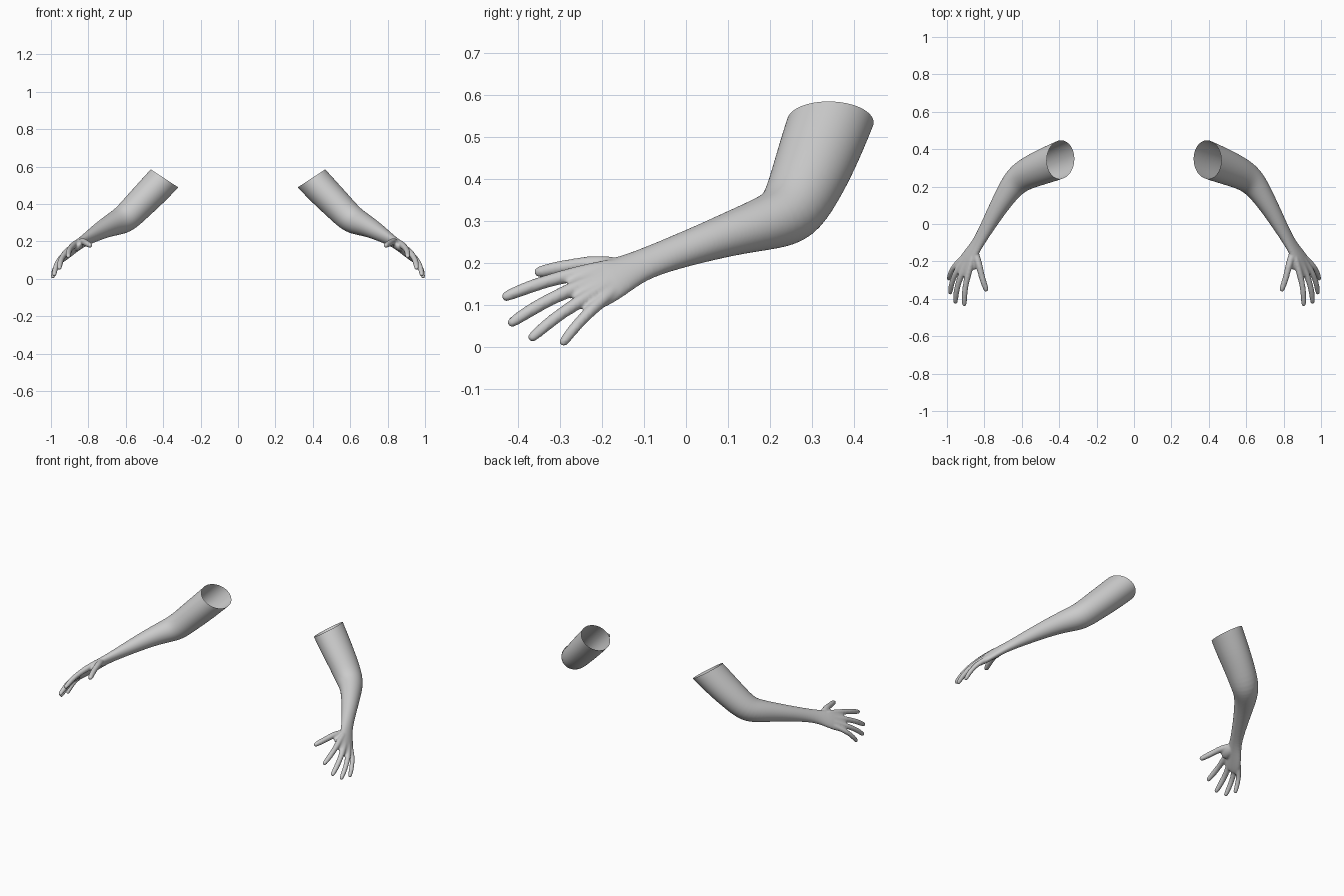
import bpy
import bmesh
import math
from mathutils import Vector

cube = bpy.data.objects.get("Cube")
if cube:
    bpy.data.objects.remove(cube, do_unlink=True)

# One flat colour
grey = bpy.data.materials.new("plain_grey")
grey.use_nodes = True
colour = (0.6, 0.6, 0.6, 1)
grey.diffuse_color = colour
grey.node_tree.nodes["Principled BSDF"].inputs["Base Color"].default_value = colour

SIDES = 12
UPPER_WIDE = Vector((0, 1, 0))           # wide direction of the upper arm
HAND_WIDE = Vector((0.58, 0.1, -0.78))   # from index side to little finger side
HAND_OUT = Vector((0.78, 0, 0.6))        # back of the hand


def loft(bm, stations):
    """Closed tube through (centre, wide radius, thin radius, wide direction)."""
    rings = []
    centres = [Vector(s[0]) for s in stations]
    for i, (_, wide, thin, hint) in enumerate(stations):
        along = (centres[min(i + 1, len(centres) - 1)] - centres[max(i - 1, 0)]).normalized()
        u = (hint - along * hint.dot(along)).normalized()
        v = along.cross(u)
        ring = []
        for k in range(SIDES):
            a = math.tau * k / SIDES
            offset = u * math.cos(a) * wide + v * math.sin(a) * thin
            ring.append(bm.verts.new(centres[i] + offset * 1.05))
        rings.append(ring)
    for low, high in zip(rings, rings[1:]):
        for k in range(SIDES):
            j = (k + 1) % SIDES
            bm.faces.new((low[k], low[j], high[j], high[k]))
    bm.faces.new(rings[0][::-1])
    bm.faces.new(rings[-1])


def finger(bm, root, knuckle, tip, radius, bend):
    """Tapered digit, running inside the palm from root to knuckle."""
    root, knuckle, tip = Vector(root), Vector(knuckle), Vector(tip)
    path = [(root, 1.0), (root.lerp(knuckle, 0.6), 1.15), (knuckle, 1.1)]
    for t, size in ((0.3, 0.95), (0.55, 1.0), (0.8, 0.9), (0.95, 0.78), (1.0, 0.5)):
        lift = HAND_OUT * bend * math.sin(math.pi * t)
        path.append((knuckle.lerp(tip, t) + lift, size))
    loft(bm, [(p, radius * s, radius * s, HAND_WIDE) for p, s in path])


bm = bmesh.new()

# Upper arm, elbow, forearm, wrist and palm
arm = [
    ((0.31, 0.38, 0.625), 0.1, 0.088, 0),
    ((0.393, 0.343, 0.537), 0.1, 0.087, 0),
    ((0.465, 0.315, 0.46), 0.096, 0.085, 0),
    ((0.54, 0.285, 0.385), 0.088, 0.08, 0.1),
    ((0.607, 0.25, 0.316), 0.08, 0.076, 0.25),
    ((0.655, 0.2, 0.297), 0.067, 0.065, 0.4),
    ((0.70, 0.13, 0.277), 0.056, 0.054, 0.6),
    ((0.745, 0.055, 0.252), 0.047, 0.045, 0.8),
    ((0.79, -0.025, 0.225), 0.041, 0.035, 1),
    ((0.842, -0.115, 0.192), 0.038, 0.024, 1),
    ((0.885, -0.18, 0.16), 0.056, 0.024, 1),
    ((0.922, -0.24, 0.127), 0.058, 0.019, 1),
    ((0.935, -0.27, 0.115), 0.045, 0.012, 1),
]
loft(bm, [(c, w, t, UPPER_WIDE.lerp(HAND_WIDE, mix)) for c, w, t, mix in arm])

# Four fingers
finger(bm, (0.855, -0.15, 0.2), (0.89, -0.28, 0.17), (0.907, -0.439, 0.116), 0.0155, 0.008)
finger(bm, (0.868, -0.15, 0.185), (0.927, -0.28, 0.134), (0.955, -0.424, 0.052), 0.0155, 0.009)
finger(bm, (0.88, -0.15, 0.17), (0.953, -0.26, 0.104), (0.983, -0.374, 0.016), 0.0145, 0.008)
finger(bm, (0.885, -0.15, 0.155), (0.962, -0.228, 0.086), (0.991, -0.298, 0.004), 0.0135, 0.006)
# Thumb and the swell at its base
finger(bm, (0.852, -0.14, 0.195), (0.826, -0.23, 0.199), (0.787, -0.36, 0.176), 0.0165, 0.004)
loft(bm, [((0.85, -0.13, 0.188), 0.018, 0.014, HAND_WIDE),
          ((0.848, -0.17, 0.183), 0.03, 0.022, HAND_WIDE),
          ((0.852, -0.21, 0.176), 0.032, 0.021, HAND_WIDE),
          ((0.862, -0.245, 0.168), 0.022, 0.012, HAND_WIDE)])

source = bpy.data.meshes.new("arm_parts")
bm.to_mesh(source)
bm.free()
parts = bpy.data.objects.new("arm_parts", source)
bpy.context.collection.objects.link(parts)

# Fuse the parts into one smooth skin
rounding = parts.modifiers.new("rounding", 'SUBSURF')
rounding.levels = 2
fuse = parts.modifiers.new("fuse", 'REMESH')
fuse.mode = 'VOXEL'
fuse.voxel_size = 0.005
soften = parts.modifiers.new("soften", 'SMOOTH')
soften.factor = 0.5
soften.iterations = 5
bpy.context.view_layer.update()
skin = bpy.data.meshes.new_from_object(
    parts.evaluated_get(bpy.context.evaluated_depsgraph_get()))
bpy.data.objects.remove(parts, do_unlink=True)

# Open the upper end, then make the arm and its mirror image
for name, side in (("left_arm", 1), ("right_arm", -1)):
    bm = bmesh.new()
    bm.from_mesh(skin)
    bmesh.ops.bisect_plane(bm, geom=bm.verts[:] + bm.edges[:] + bm.faces[:],
                           plane_co=(0.393, 0.345, 0.537),
                           plane_no=(-0.55, 0, 0.84), clear_outer=True)
    for vert in bm.verts:
        vert.co.x *= side
    if side < 0:
        bmesh.ops.reverse_faces(bm, faces=bm.faces[:])
    for face in bm.faces:
        face.smooth = True
        face.material_index = 0
    mesh = bpy.data.meshes.new(name)
    bm.to_mesh(mesh)
    bm.free()
    mesh.materials.append(grey)
    bpy.context.collection.objects.link(bpy.data.objects.new(name, mesh))
bpy.data.meshes.remove(skin)
